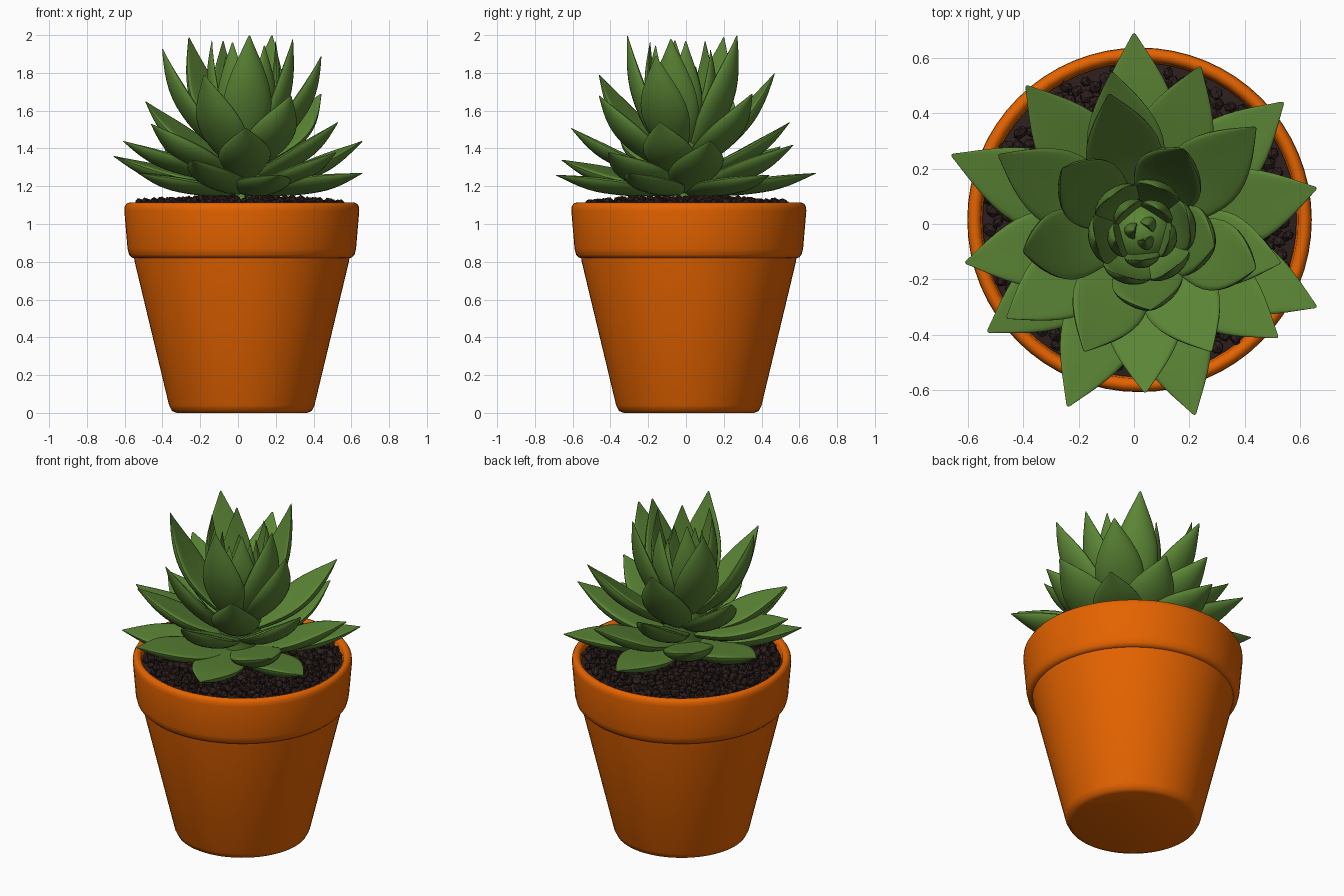
import bpy, bmesh, math, random
from mathutils import Vector, Matrix

random.seed(4)
default = bpy.data.objects.get("Cube")
if default:
    bpy.data.objects.remove(default)


def material(name, rgb):
    mat = bpy.data.materials.new(name)
    mat.use_nodes = True
    mat.diffuse_color = (*rgb, 1)
    mat.node_tree.nodes["Principled BSDF"].inputs["Base Color"].default_value = (*rgb, 1)
    return mat


terracotta = material("terracotta orange", (0.78, 0.125, 0.0))
green = material("leaf green", (0.105, 0.235, 0.036))
earth = material("dark earth", (0.026, 0.014, 0.013))


def finish(bm, name, mat, smooth=None):
    bmesh.ops.recalc_face_normals(bm, faces=bm.faces)
    mesh = bpy.data.meshes.new(name)
    bm.to_mesh(mesh)
    bm.free()
    mesh.materials.append(mat)
    obj = bpy.data.objects.new(name, mesh)
    bpy.context.collection.objects.link(obj)
    if smooth:
        bpy.ops.object.select_all(action="DESELECT")
        obj.select_set(True)
        bpy.context.view_layer.objects.active = obj
        bpy.ops.object.shade_smooth_by_angle(angle=math.radians(smooth))
    return obj


def skin(bm, rings):
    """Bridge closed rings of points and cap both ends."""
    loops = [[bm.verts.new(p) for p in ring] for ring in rings]
    for a, b in zip(loops, loops[1:]):
        for i in range(len(a)):
            j = (i + 1) % len(a)
            bm.faces.new((a[i], a[j], b[j], b[i]))
    bm.faces.new(loops[0])
    bm.faces.new(loops[-1])


def lathe(name, profile, mat, centre, sides=64, smooth=65):
    bm = bmesh.new()
    turn = [math.tau * i / sides for i in range(sides)]
    skin(bm, [[(centre.x + r * math.cos(a), centre.y + r * math.sin(a), z) for a in turn]
              for r, z in profile])
    return finish(bm, name, mat, smooth)


# Pot: tapered body with an overhanging collar and a rounded lip
pot_centre = Vector((0.02, 0.015, 0))
lathe("pot", [(0.345, 0), (0.37, 0.01), (0.385, 0.04), (0.567, 0.8), (0.57, 0.82),
              (0.583, 0.822), (0.597, 0.837), (0.605, 0.87), (0.622, 1.07), (0.62, 1.092),
              (0.611, 1.107), (0.597, 1.113), (0.583, 1.108), (0.573, 1.095), (0.565, 1.03)],
      terracotta, pot_centre)

# Soil bed, slightly mounded under the plant
lathe("soil", [(0.567, 1.03), (0.567, 1.065), (0.3, 1.1), (0.1, 1.12)], earth, pot_centre)

# Pebbles scattered evenly over the soil
bm = bmesh.new()
count = 520
for i in range(count):
    r = 0.55 * math.sqrt((i + 0.5) / count)
    a = i * math.pi * (3 - math.sqrt(5))
    spot = pot_centre + Vector((r * math.cos(a), r * math.sin(a),
                                1.13 - 0.07 * r + random.uniform(-0.02, 0.02)))
    size = [random.uniform(0.018, 0.032) for _ in range(3)]
    spin = Matrix.Rotation(random.uniform(0, math.tau), 4, Vector((random.random(), 0.3, 1)))
    bmesh.ops.create_icosphere(bm, subdivisions=1, radius=1,
                               matrix=Matrix.Translation(spot) @ spin @ Matrix.Diagonal((*size, 1)))
finish(bm, "pebbles", earth)

# Stem
heart = Vector((0.03, -0.03, 0))
lathe("stem", [(0.13, 1.08), (0.09, 1.14), (0.12, 1.25), (0.13, 1.45), (0.09, 1.57), (0.02, 1.6)],
      green, heart, sides=16)

# Leaf outline: position along the leaf and share of the full width
OUTLINE = [(0, 0.42), (0.18, 0.66), (0.36, 0.93), (0.5, 1), (0.64, 0.89), (0.78, 0.61),
           (0.9, 0.29), (0.97, 0.1), (1, 0.03)]


def leaf(name, tip, half_width, base_z, bulge, rise, thick):
    tip = Vector(tip)
    out = Vector((tip.x - heart.x, tip.y - heart.y, 0))
    reach = out.length
    out.normalize()
    side = Vector((-out.y, out.x, 0))
    start = heart + out * 0.04 + Vector((0, 0, base_z))
    bend = heart + out * reach * bulge + Vector((0, 0, base_z + rise * (tip.z - base_z)))
    roll = random.uniform(-0.1, 0.1)
    rings = []
    for u, share in OUTLINE:
        point = start * (1 - u) ** 2 + bend * 2 * u * (1 - u) + tip * u * u
        along = ((bend - start) * (1 - u) + (tip - bend) * u).normalized()
        turn = Matrix.Rotation(roll, 3, along)
        across = turn @ side
        up = turn @ along.cross(side)
        ring = []
        for k in range(12):
            a = math.tau * k / 12
            c, s = math.cos(a), math.sin(a)
            # dished upper face, keeled underside
            lift = thick * (0.25 * c * c + s * (0.35 if s > 0 else 1.15))
            ring.append(point + across * c * half_width * share + up * lift * min(1, share * 1.2))
        rings.append(ring)
    bm = bmesh.new()
    skin(bm, rings)
    obj = finish(bm, name, green, 70)
    sub = obj.modifiers.new("soften", "SUBSURF")
    sub.levels = sub.render_levels = 1


# Leaf whorls: half width, base height, outward bulge, rise at the bend, thickness, tips
WHORLS = {
    "outer_leaf": (0.155, 1.18, 0.55, 0.4, 0.055, [
        (0, 0.69, 1.27), (0.66, -0.3, 1.27), (0.22, -0.69, 1.26), (-0.24, -0.66, 1.34),
        (-0.53, -0.39, 1.27), (-0.66, 0.25, 1.36), (-0.39, 0.5, 1.41), (0.24, 0.57, 1.42),
        (0.66, 0.13, 1.44), (0.52, -0.41, 1.38), (0.54, 0.44, 1.26)]),
    "lower_leaf": (0.15, 1.25, 0.57, 0.35, 0.055, [
        (-0.61, -0.14, 1.44), (0.04, -0.61, 1.51), (-0.08, 0.55, 1.54),
        (0.53, -0.14, 1.54), (-0.46, -0.34, 1.53)]),
    "middle_leaf": (0.15, 1.3, 0.6, 0.35, 0.055, [
        (-0.49, 0.25, 1.65), (0.28, -0.46, 1.68), (-0.18, -0.46, 1.79), (-0.09, 0.47, 1.8),
        (0.44, 0.35, 1.69)]),
    "upper_leaf": (0.14, 1.36, 0.75, 0.35, 0.05, [
        (-0.4, -0.1, 1.93), (-0.26, 0.2, 1.99), (0.18, 0.27, 2), (0.29, -0.08, 1.98),
        (0.06, -0.31, 2), (0.44, -0.16, 1.89)]),
}
for name, (half_width, base_z, bulge, rise, thick, tips) in WHORLS.items():
    for i, tip in enumerate(tips):
        leaf(f"{name}_{i + 1}", tip, half_width, base_z, bulge, rise, thick)

# Heart of the rosette: upright rings closing towards the centre
for name, n, r, z, w in (("inner_leaf", 6, 0.17, 1.95, 0.1), ("heart_leaf", 5, 0.1, 1.86, 0.07),
                         ("bud_leaf", 3, 0.03, 1.76, 0.035)):
    for i in range(n):
        a = math.tau * (i + 0.35) / n + r * 5
        tip = (heart.x + r * math.cos(a), heart.y + r * math.sin(a), z + random.uniform(-0.03, 0.03))
        leaf(f"{name}_{i + 1}", tip, w, 1.42, 1.15, 0.3, 0.03)
